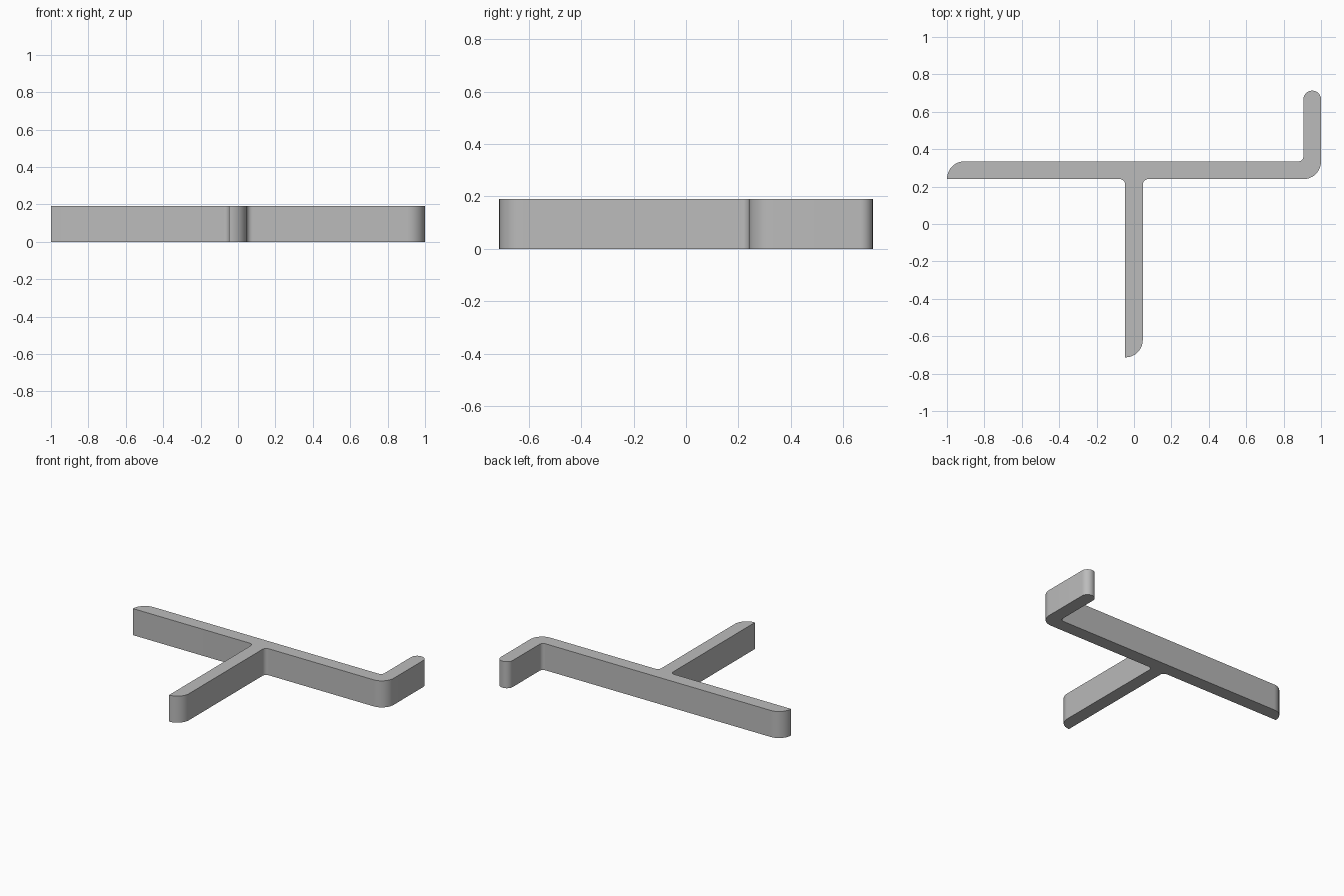
import bpy, bmesh, math
from mathutils import Vector

cube = bpy.data.objects.get("Cube")
if cube:
    bpy.data.objects.remove(cube, do_unlink=True)

HEIGHT = 0.19
T = 0.094            # wall thickness
H = T / 2
BAR_FRONT, BAR_BACK = 0.24, 0.335
END = 0.713

# Outline corners: x, y, fillet radius
corners = [
    (-1, BAR_FRONT, 0), (-1, BAR_BACK, T),
    (1 - T, BAR_BACK, 0.027),
    (1 - T, END, H - 0.0005), (1, END, H - 0.0005),
    (1, BAR_FRONT, T),
    (H, BAR_FRONT, 0.03),
    (H, -END, T - 0.001), (-H, -END, 0),
    (-H, BAR_FRONT, 0.03),
]


def rounded_outline(pts, steps=12):
    """Replace each right-angle corner with an arc."""
    out = []
    for i, (x, y, r) in enumerate(pts):
        p = Vector((x, y))
        if r == 0:
            out.append(p)
            continue
        a = (Vector(pts[i - 1][:2]) - p).normalized()
        b = (Vector(pts[(i + 1) % len(pts)][:2]) - p).normalized()
        centre = p + (a + b) * r
        for k in range(steps + 1):
            t = math.pi / 2 * k / steps
            out.append(centre - b * r * math.cos(t) - a * r * math.sin(t))
    return out


# Extruded bracket
bm = bmesh.new()
face = bm.faces.new([bm.verts.new((p.x, p.y, 0)) for p in rounded_outline(corners)])
extruded = bmesh.ops.extrude_face_region(bm, geom=[face], use_keep_orig=True)
top = [g for g in extruded["geom"] if isinstance(g, bmesh.types.BMVert)]
bmesh.ops.translate(bm, verts=top, vec=(0, 0, HEIGHT))
bmesh.ops.recalc_face_normals(bm, faces=bm.faces)
mesh = bpy.data.meshes.new("bracket")
bm.to_mesh(mesh)
bm.free()
bracket = bpy.data.objects.new("bracket", mesh)
bpy.context.collection.objects.link(bracket)

# Plain grey
grey = bpy.data.materials.new("grey")
grey.use_nodes = True
colour = (0.5, 0.5, 0.5, 1)
grey.diffuse_color = colour
grey.node_tree.nodes["Principled BSDF"].inputs["Base Color"].default_value = colour
mesh.materials.append(grey)

bpy.context.view_layer.objects.active = bracket
bracket.select_set(True)
bpy.ops.object.shade_smooth_by_angle(angle=math.radians(30))
